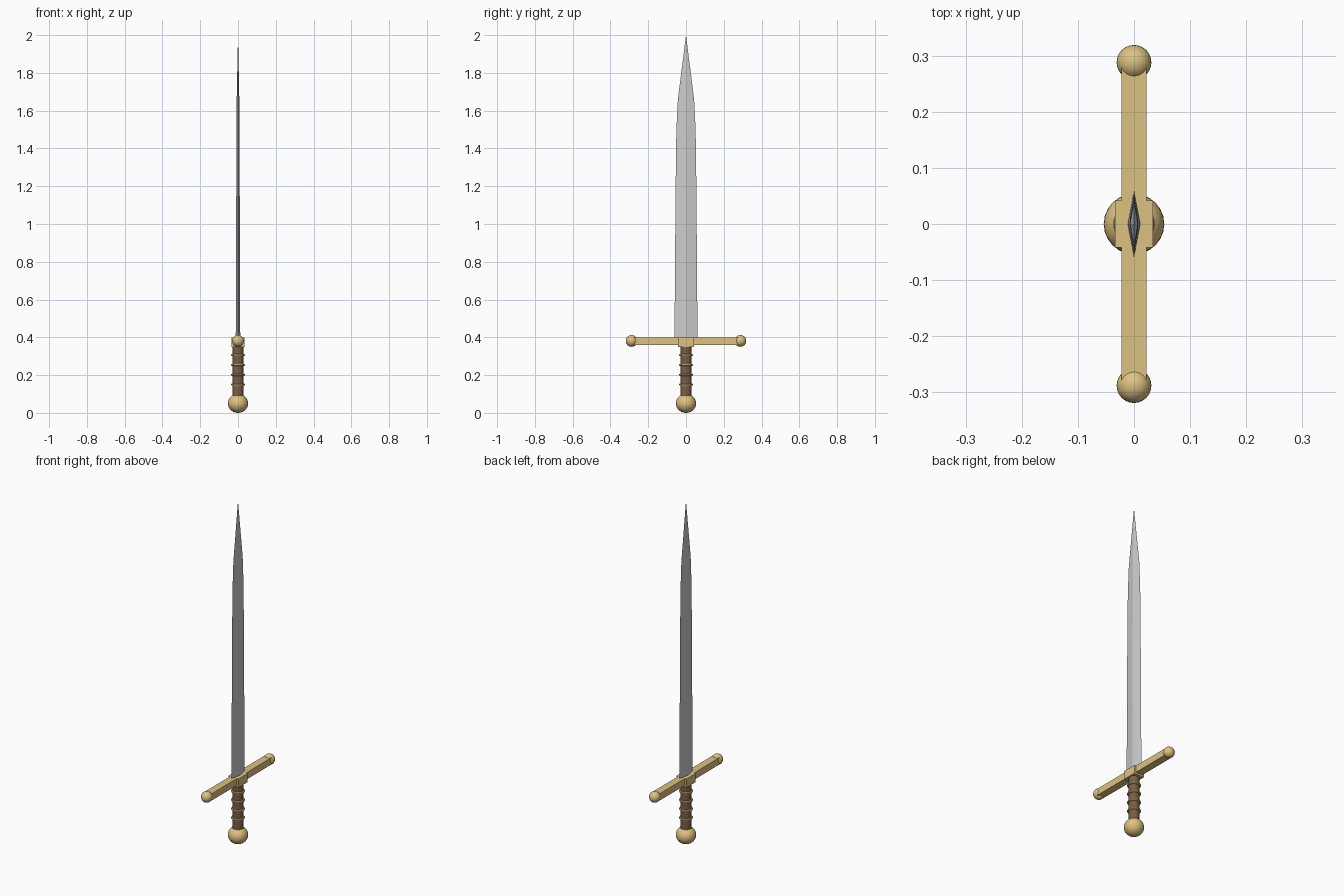
import bpy, math

if "Cube" in bpy.data.objects:
    bpy.data.objects.remove(bpy.data.objects["Cube"])


def material(name, rgb):
    m = bpy.data.materials.new(name)
    m.diffuse_color = (*rgb, 1)
    m.use_nodes = True
    m.node_tree.nodes["Principled BSDF"].inputs["Base Color"].default_value = m.diffuse_color
    return m


gold = material("gold", (0.72, 0.54, 0.22))
leather = material("leather", (0.2, 0.11, 0.055))
steel = material("steel", (0.55, 0.55, 0.58))


def finish(name, mat, smooth=False):
    o = bpy.context.object
    o.name = name
    o.data.materials.append(mat)
    bpy.ops.object.transform_apply(location=False, rotation=False, scale=True)
    if smooth:
        bpy.ops.object.shade_smooth_by_angle(angle=math.radians(40))
    return o


def box(name, size, z, mat):
    bpy.ops.mesh.primitive_cube_add(size=1, location=(0, 0, z))
    bpy.context.object.scale = size
    return finish(name, mat)


def ball(name, loc, radii, mat):
    bpy.ops.mesh.primitive_uv_sphere_add(segments=24, ring_count=16, radius=1, location=loc)
    bpy.context.object.scale = radii
    return finish(name, mat, True)


# Blade: diamond sections (z, half width, half thickness) closing to a point
sections = [(0.39, 0.061, 0.012), (0.8, 0.058, 0.011), (1.2, 0.055, 0.009),
            (1.5, 0.051, 0.008), (1.66, 0.043, 0.007)]
verts, faces = [], []
for z, w, t in sections:
    verts += [(t, 0, z), (0, w, z), (-t, 0, z), (0, -w, z)]
verts.append((0, 0, 2.0))
for i in range(len(sections) - 1):
    for k in range(4):
        a, b = 4 * i + k, 4 * i + (k + 1) % 4
        faces.append((a, b, b + 4, a + 4))
last, tip = 4 * (len(sections) - 1), len(verts) - 1
faces += [(last + k, last + (k + 1) % 4, tip) for k in range(4)]
faces.append((3, 2, 1, 0))
mesh = bpy.data.meshes.new("blade")
mesh.from_pydata(verts, [], faces)
mesh.materials.append(steel)
bpy.context.collection.objects.link(bpy.data.objects.new("blade", mesh))

# Crossguard with centre block and ball ends
box("guard_bar", (0.045, 0.56, 0.04), 0.38, gold)
box("guard_block", (0.067, 0.084, 0.05), 0.375, gold)
for side, y in (("left", -0.288), ("right", 0.288)):
    ball("guard_ball_" + side, (0, y, 0.381), (0.031,) * 3, gold)

# Grip with wire rings
bpy.ops.mesh.primitive_cylinder_add(vertices=16, radius=0.03, depth=0.27, location=(0, 0, 0.225))
finish("grip", leather, True)
for i in range(4):
    bpy.ops.mesh.primitive_torus_add(major_radius=0.031, minor_radius=0.006, major_segments=24,
                                     minor_segments=8, location=(0, 0, 0.15 + 0.052 * i))
    finish("grip_ring_%d" % (i + 1), gold, True)

# Pommel
ball("pommel", (0, 0, 0.05), (0.054, 0.054, 0.05), gold)
